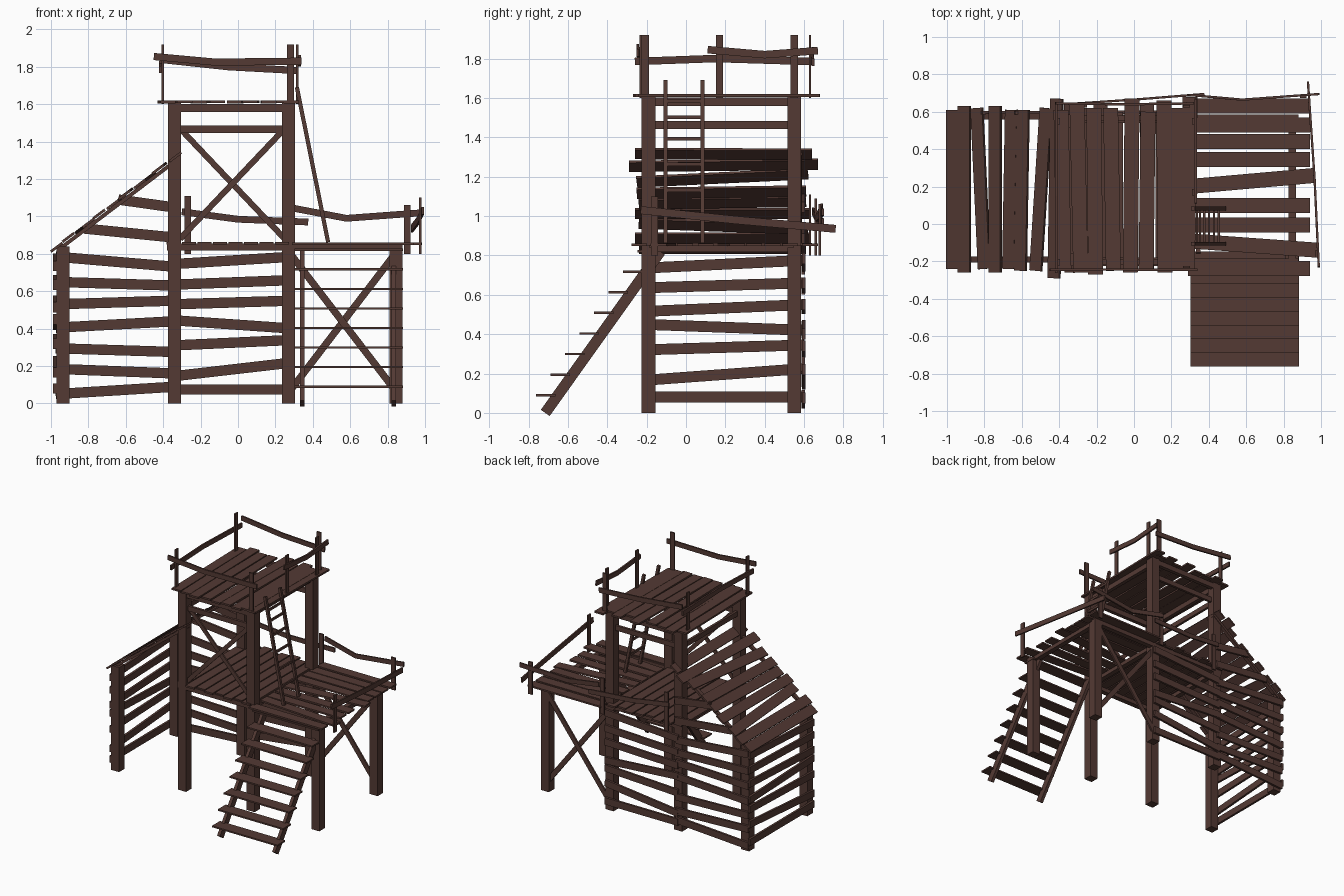
import bpy, bmesh
from mathutils import Vector

wood = bpy.data.materials.new("dark brown wood")
wood.diffuse_color = (0.088, 0.042, 0.034, 1)

X, Y, Z = Vector((1, 0, 0)), Vector((0, 1, 0)), Vector((0, 0, 1))


def strip(bm, pts, n, width, thick):
    """Board swept along pts; n is the direction its broad face looks."""
    pts = [Vector(p) for p in pts]
    rings = []
    for i, p in enumerate(pts):
        t = (pts[min(i + 1, len(pts) - 1)] - pts[max(i - 1, 0)]).normalized()
        s = n.cross(t).normalized()
        m = t.cross(s).normalized()
        s, m = s * width / 2, m * thick / 2
        rings.append([bm.verts.new(p + o) for o in (-s - m, s - m, s + m, -s + m)])
    for a, b in zip(rings, rings[1:]):
        for k in range(4):
            bm.faces.new((a[k], a[(k + 1) % 4], b[(k + 1) % 4], b[k]))
    bm.faces.new(rings[0][::-1])
    bm.faces.new(rings[-1])


def part(name, boards):
    """One object made from a list of (points, normal, width, thickness)."""
    bm = bmesh.new()
    for b in boards:
        strip(bm, *b)
    bmesh.ops.recalc_face_normals(bm, faces=bm.faces)
    me = bpy.data.meshes.new(name)
    bm.to_mesh(me)
    bm.free()
    me.materials.append(wood)
    ob = bpy.data.objects.new(name, me)
    bpy.context.collection.objects.link(ob)


FY, BY = -0.19, 0.55                     # front and back post rows
XS = (-0.935, -0.34, 0.27, 0.845)        # post columns

# Main posts
for label, x, h in zip(("shed", "tower_left", "tower_right", "deck"), XS, (0.84, 1.61, 1.61, 0.84)):
    part(label + "_posts", [([(x, y, 0), (x, y, h)], Y, 0.07, 0.07) for y in (FY, BY)])

# Back wall planks, two bays: (left z, right z)
bay1 = [(.05, .09), (.185, .16), (.295, .275), (.405, .44), (.53, .55), (.65, .63), (.785, .73)]
bay2 = [(.075, .075), (.145, .22), (.31, .34), (.445, .40), (.53, .55), (.635, .66), (.745, .785)]
back = [([(-.975, .595, a), (-.33, .595, b)], Y, .055, .018) for a, b in bay1]
back += [([(-.35, .597, a), (.30, .597, b)], Y, .055, .018) for a, b in bay2]
back += [([(-.82, .595, .935), (-.32, .595, .885)], Y, .055, .018),
         ([(-.64, .595, 1.09), (-.32, .595, 1.045)], Y, .055, .018)]
part("back_wall_planks", back)

# Left wall planks: (front z, back z)
side = [(.08, .08), (.165, .225), (.32, .345), (.45, .42), (.515, .55), (.635, .66), (.735, .775)]
part("left_wall_planks", [([(-.98, -.22, a), (-.98, .60, b)], X, .055, .018) for a, b in side])

# Shed roof: (x at front, x at back, front y, back y)
def on_roof(x, y, lift=0.0):
    return (x - .6 * lift, y, .835 + (x + .97) * .76 + .8 * lift)

roof_n = Vector((-.6, 0, .8))
roof = [(-.97, -.97, -.24, .61), (-.905, -.905, -.26, .63), (-.80, -.84, -.24, .62),
        (-.74, -.74, -.26, .63), (-.67, -.655, -.24, .61), (-.605, -.59, -.25, .61),
        (-.525, -.47, -.25, .62), (-.425, -.41, -.29, .67), (-.335, -.34, -.26, .64)]
part("roof_planks", [([on_roof(a, f, .004 * (i % 2)), on_roof(b, k, .004 * (i % 2))], roof_n, .078, .014)
                     for i, (a, b, f, k) in enumerate(roof)])
part("roof_rafters", [([on_roof(-.96, y, -.017), on_roof(-.32, y, -.017)], roof_n, .03, .02)
                      for y in (FY, .575)])

# Beams under both floors
beams = []
for y in (-.205, .565):
    beams += [([(-.38, y, .836), (.88, y, .836)], Y, .036, .04),
              ([(-.36, y, 1.58), (.29, y, 1.58)], Y, .042, .03)]
for x in (-.34, .27, .845):
    beams.append(([(x, -.2, .834), (x, .57, .834)], X, .034, .04))
for x in (-.34, .27):
    beams.append(([(x, -.2, 1.58), (x, .57, 1.58)], X, .042, .03))
part("floor_beams", beams)

# Tower girts and crossed braces
part("tower_girts", [([(-.34, y, 1.465), (.27, y, 1.465)], Y, .04, .02) for y in (FY, BY)]
     + [([(-.34, FY, 1.462), (-.34, BY, 1.462)], X, .04, .02)])
part("tower_braces", [([(-.31, -.185, 1.47), (.25, -.185, .88)], Y, .032, .012),
                      ([(-.31, -.2, .88), (.25, -.2, 1.47)], Y, .032, .012)])
part("deck_braces", [([(.28, .56, .80), (.84, .56, .07)], Y, .038, .014),
                     ([(.28, .575, .07), (.84, .575, .80)], Y, .038, .014)])

# Tower lower floor, planks running front to back
part("tower_floor_planks", [([(-.345 + i * .083, -.22 - .02 * (i % 2), .857),
                              (-.345 + i * .083, .60 + .02 * (i % 3), .857)], Z, .074, .014) for i in range(8)])

# Side deck planks: (left y, right y, right end x)
deck = [(.63, .63, .94), (.528, .53, .94), (.44, .44, .94), (.345, .345, .94), (.20, .26, .97),
        (.10, .10, .94), (-.005, -.005, .94), (-.09, -.14, .98), (-.238, -.238, .94)]
part("deck_planks", [([(.29, a, .855), (e, b, .855)], Z, .08, .013) for a, b, e in deck])

# Upper floor planks: (front x, back x, front y, back y)
upper = [(-.375, -.39, -.25, .61), (-.285, -.305, -.26, .65), (-.205, -.215, -.27, .62),
         (-.11, -.125, -.25, .62), (-.02, -.01, -.26, .67), (.065, .075, -.25, .60),
         (.165, .16, -.26, .66), (.23, .24, -.24, .62), (.285, .30, -.24, .68)]
part("upper_floor_planks", [([(a, f, 1.612 + .002 * (i % 2)), (b, k, 1.612 + .002 * (i % 2))], Z, .08, .014)
                            for i, (a, b, f, k) in enumerate(upper)])

# Upper railing
part("upper_rail_posts",
     [([(-.402, y, 1.60), (-.402, y, 1.92)], X, .036, .012) for y in (-.205, BY)]
     + [([(.317, y, 1.60), (.317, y, 1.92)], X, .036, .012) for y in (.17, BY)]
     + [([(.28, y, 1.60), (.28, y, 1.92)], Y, .038, .012) for y in (-.23, .63)])
part("upper_rails", [
    ([(-.45, -.245, 1.855), (-.12, -.243, 1.825), (.34, -.245, 1.83)], Y, .038, .013),
    ([(-.42, .645, 1.84), (-.05, .64, 1.80), (.32, .645, 1.78)], Y, .038, .013),
    ([(-.416, -.26, 1.785), (-.416, .15, 1.80), (-.416, .64, 1.785)], X, .038, .013),
    ([(.331, .11, 1.845), (.331, .40, 1.82), (.331, .67, 1.84)], X, .038, .013)])

# Lower railing
part("lower_rail_posts", [
    ([(-.268, .63, .80), (-.268, .63, 1.11)], Y, .036, .012),
    ([(.28, .66, .80), (.28, .66, 1.09)], Y, .036, .012),
    ([(.905, .68, .80), (.905, .68, 1.06)], Y, .036, .012),
    ([(.975, -.16, .80), (.975, -.16, 1.10)], X, .036, .012)])
part("lower_rails", [
    ([(-.30, .645, 1.025), (0, .665, .985), (.375, .695, .97)], Y, .036, .012),
    ([(.29, .69, 1.045), (.58, .665, .99), (.99, .695, 1.02)], Y, .036, .012),
    ([(.988, -.23, 1.03), (.965, .25, .98), (.93, .76, .935)], X, .04, .012)])

# Stairs
part("stair_stringers", [([(x, -.715, .0), (x, -.13, .82)], X, .055, .025) for x in (.343, .832)])
part("stair_treads", [([(.303, -.712 + i * .0735, .09 + i * .1045), (.883, -.712 + i * .0735, .09 + i * .1045)],
                       Z, .1, .012) for i in range(8)])

# Ladder to the upper floor
part("ladder_rails", [([(.482, y, .862), (.315, y, 1.69)], Y, .022, .02) for y in (-.105, .083)])
part("ladder_rungs", [([(.482 - .2017 * d, -.105, .862 + d), (.482 - .2017 * d, .083, .862 + d)], X, .018, .012)
                      for d in (.14, .27, .40, .53, .64, .72)])
